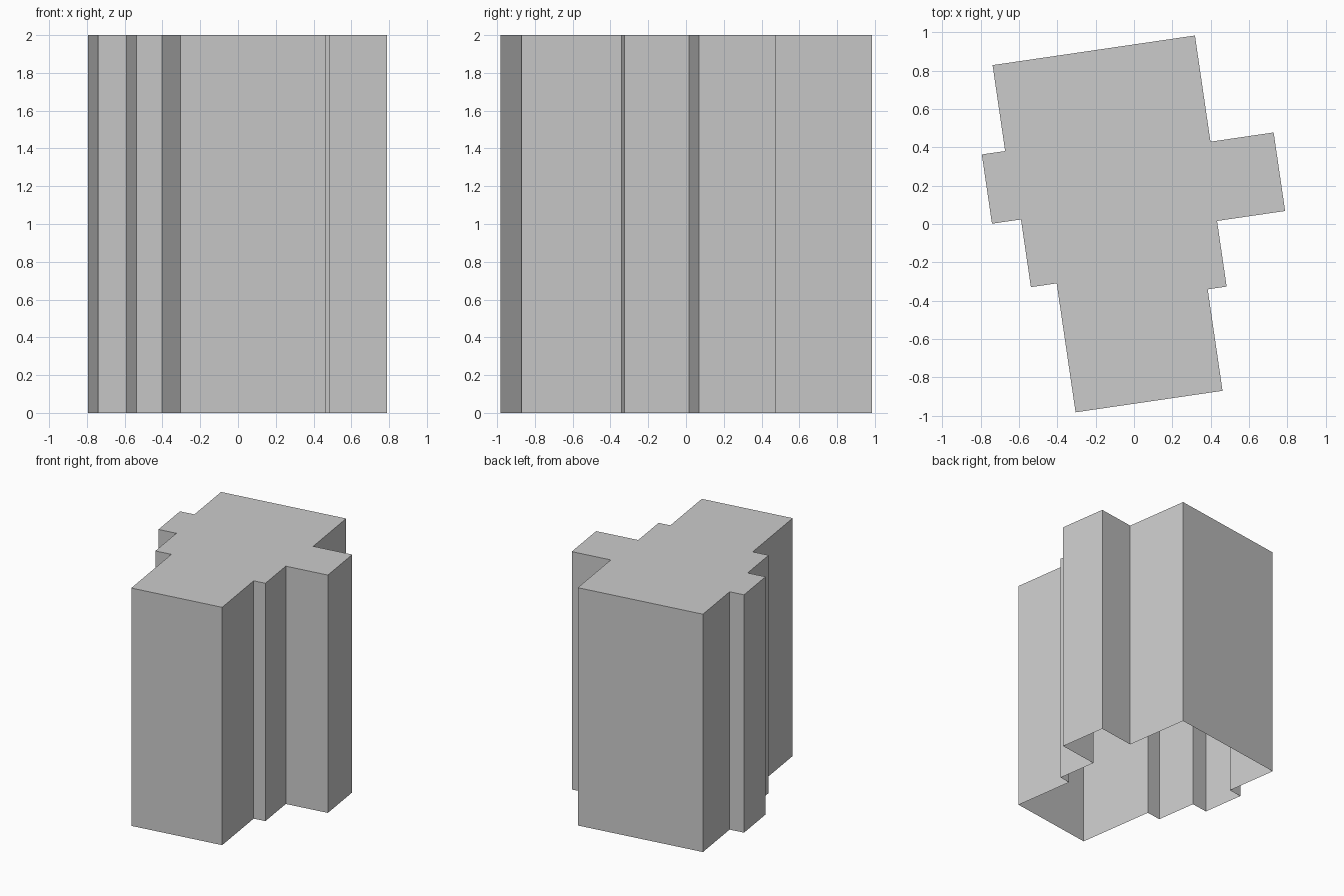
import bpy, bmesh
from math import radians
from mathutils import Matrix

if "Cube" in bpy.data.objects:
    bpy.data.objects.remove(bpy.data.objects["Cube"])

HEIGHT = 2.0
TURN = radians(8.33)

# Right-angled floor plan, clockwise from the back left corner, before turning
plan = [
    (-0.610, 0.927), (0.457, 0.927),                                        # back wall
    (0.457, 0.367), (0.790, 0.367), (0.790, -0.047), (0.431, -0.047),       # right wing
    (0.431, -0.393), (0.331, -0.393),                                       # right step
    (0.331, -0.928), (-0.444, -0.928),                                      # front wall
    (-0.444, -0.248), (-0.580, -0.248),                                     # left step
    (-0.580, 0.109), (-0.733, 0.109), (-0.733, 0.474), (-0.610, 0.474),     # left bay
]

bm = bmesh.new()

# Flat roof
roof = bm.faces.new([bm.verts.new((x, y, HEIGHT)) for x, y in reversed(plan)])

# Walls dropped from the roof edge; the underside stays open
walls = bmesh.ops.extrude_edge_only(bm, edges=list(roof.edges))
lower = [v for v in walls["geom"] if isinstance(v, bmesh.types.BMVert)]
bmesh.ops.translate(bm, verts=lower, vec=(0, 0, -HEIGHT))

bmesh.ops.rotate(bm, verts=bm.verts, cent=(0, 0, 0), matrix=Matrix.Rotation(TURN, 3, "Z"))
bmesh.ops.recalc_face_normals(bm, faces=bm.faces)
if roof.normal.z < 0:
    bmesh.ops.reverse_faces(bm, faces=bm.faces)

mesh = bpy.data.meshes.new("building_shell")
bm.to_mesh(mesh)
bm.free()
building = bpy.data.objects.new("building_shell", mesh)
bpy.context.collection.objects.link(building)
